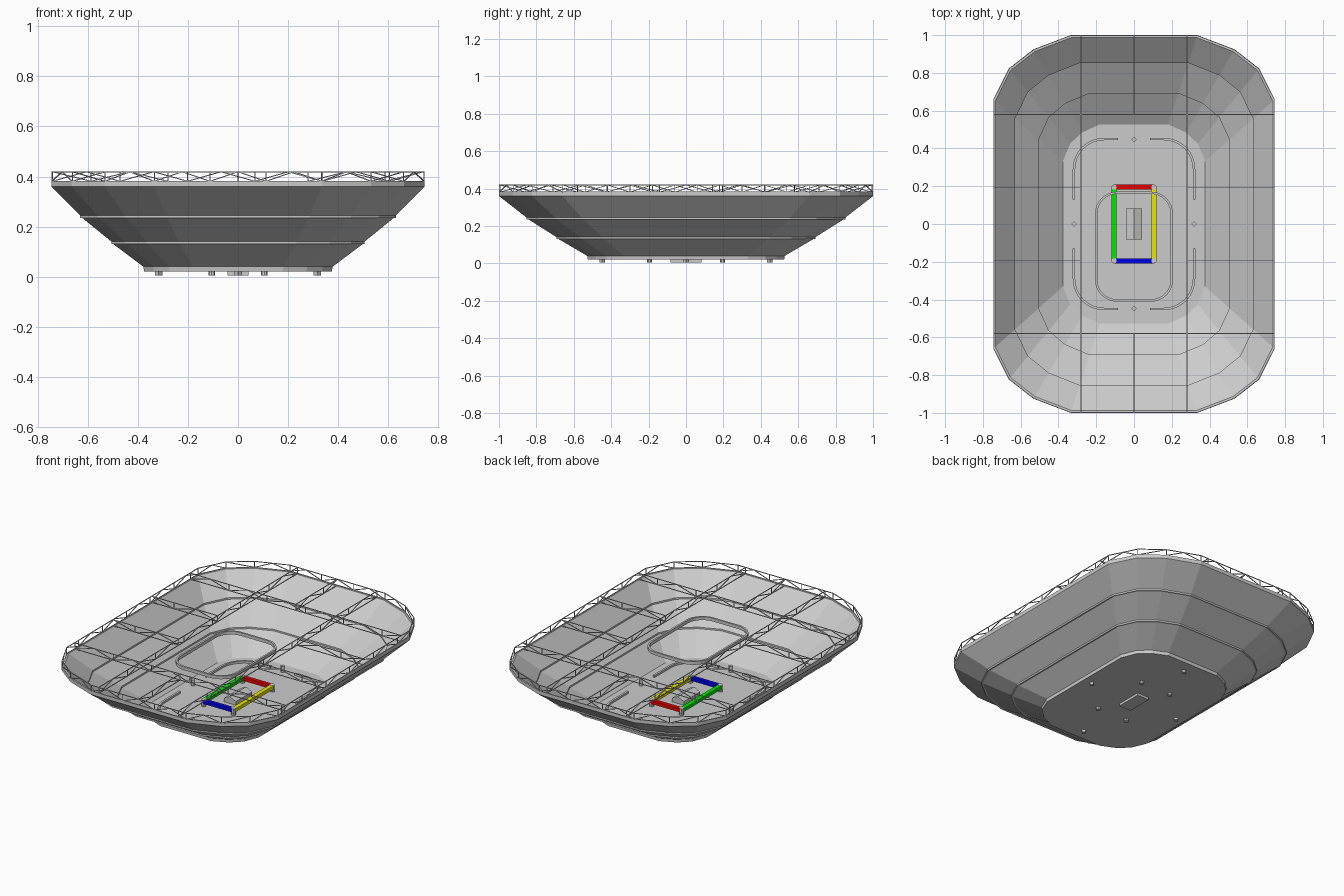
import bpy, bmesh, math
from mathutils import Vector

if "Cube" in bpy.data.objects:
    bpy.data.objects.remove(bpy.data.objects["Cube"])


def material(name, rgb):
    m = bpy.data.materials.new(name)
    m.use_nodes = True
    m.diffuse_color = (*rgb, 1)
    m.node_tree.nodes["Principled BSDF"].inputs["Base Color"].default_value = (*rgb, 1)
    return m


GREY = material("concrete_grey", (0.6, 0.6, 0.6))
RED = material("red", (0.8, 0, 0))
GREEN = material("green", (0, 0.8, 0))
BLUE = material("blue", (0, 0, 0.8))
YELLOW = material("yellow", (0.8, 0.8, 0))


def finish(name, bm, mat):
    bmesh.ops.recalc_face_normals(bm, faces=bm.faces)
    me = bpy.data.meshes.new(name)
    bm.to_mesh(me)
    bm.free()
    me.materials.append(mat)
    ob = bpy.data.objects.new(name, me)
    bpy.context.collection.objects.link(ob)
    return ob


def beam(bm, p, q, w, h=None):
    """Box section of width w and height h from p to q."""
    p, q = Vector(p), Vector(q)
    d = (q - p).normalized()
    side = d.cross(Vector((0, 0, 1)))
    side = side.normalized() if side.length > 0.01 else Vector((1, 0, 0))
    up = side.cross(d) * (h or w) / 2
    side = side * w / 2
    ends = [[bm.verts.new(c + side * i + up * j)
             for i, j in ((-1, -1), (1, -1), (1, 1), (-1, 1))] for c in (p, q)]
    for e in ends:
        bm.faces.new(e)
    for i in range(4):
        k = (i + 1) % 4
        bm.faces.new((ends[0][i], ends[0][k], ends[1][k], ends[1][i]))


def outline(a, b):
    """Rectangle of half sizes a, b with three-facet corners."""
    t = (a - 0.375) / 0.37
    cx, cy = 0.195 + 0.215 * t, 0.195 + 0.145 * t
    quarter = [(a - cx * u, b - cy * v)
               for u, v in ((0, 1), (0.2, 0.52), (0.52, 0.22), (1, 0))]
    pts = []
    for sx, sy in ((1, 1), (-1, 1), (-1, -1), (1, -1)):
        q = quarter if sx * sy > 0 else quarter[::-1]
        pts += [(x * sx, y * sy) for x, y in q]
    return pts


# Bowl: one closed loft, up the outside and down the tiers inside
bm = bmesh.new()
profile = [(0.375, 0.02), (0.377, 0.04), (0.497, 0.13), (0.505, 0.13), (0.505, 0.14),
           (0.622, 0.235), (0.63, 0.235), (0.63, 0.245), (0.745, 0.36), (0.745, 0.38),
           (0.735, 0.38), (0.63, 0.265), (0.63, 0.255), (0.505, 0.155), (0.505, 0.145),
           (0.377, 0.042)]
rings = []
for a, z in profile:
    b = 0.525 + (a - 0.375) * 0.475 / 0.37
    rings.append([bm.verts.new((x, y, z)) for x, y in outline(a, b)])
for r, s in zip(rings, rings[1:]):
    for i in range(len(r)):
        k = (i + 1) % len(r)
        bm.faces.new((r[i], r[k], s[k], s[i]))
bm.faces.new(rings[0])
bm.faces.new(rings[-1])
finish("stadium_bowl", bm, GREY)

# Roof trusses
LOW, TOP, ROD = 0.381, 0.419, 0.004


def truss(bm, p, q, panel=0.14):
    p, q = Vector(p), Vector(q)
    n = max(1, round((q - p).length / panel))

    def at(i, z):
        return (*p.lerp(q, i / n), z)
    for z in (LOW, TOP):
        beam(bm, at(0, z), at(n, z), ROD)
    for i in range(n):
        z0, z1 = (LOW, TOP) if i % 2 == 0 else (TOP, LOW)
        beam(bm, at(i, z0), at(i + 1, z1), ROD)
    for i in range(0, n + 1, 2):
        beam(bm, at(i, LOW), at(i, TOP), ROD)


bm = bmesh.new()
rim = outline(0.743, 0.998)
for p, q in zip(rim, rim[1:] + rim[:1]):
    truss(bm, p, q, 0.12)
finish("rim_truss", bm, GREY)

bm = bmesh.new()
for s in (-1, 1):
    truss(bm, (0.28 * s, -0.995), (0.28 * s, 0.995))
    truss(bm, (-0.74, 0.58 * s), (0.74, 0.58 * s))
    truss(bm, (0, 0.58 * s), (0, 0.995 * s))
    for y in (-0.195, 0.195):
        truss(bm, (0.28 * s, y), (0.74 * s, y))
finish("roof_trusses", bm, GREY)


def arc(cx, cy, r, start, n=8):
    return [(cx + r * math.cos(start + math.pi / 2 * i / n),
             cy + r * math.sin(start + math.pi / 2 * i / n)) for i in range(n + 1)]


def wall(name, pts, width, z0, z1, closed=False):
    """Low wall of constant width along a flat path."""
    bm = bmesh.new()
    n = len(pts)
    sections = []
    for i in range(n):
        a = Vector(pts[i - 1] if closed or i else pts[0])
        b = Vector(pts[(i + 1) % n] if closed or i < n - 1 else pts[-1])
        t = (b - a).normalized() * width / 2
        x, y = pts[i]
        sections.append([bm.verts.new((x - t.y * s, y + t.x * s, z))
                         for s, z in ((-1, z0), (1, z0), (1, z1), (-1, z1))])
    for i in range(n if closed else n - 1):
        s, e = sections[i], sections[(i + 1) % n]
        for j in range(4):
            k = (j + 1) % 4
            bm.faces.new((s[j], s[k], e[k], e[j]))
    if not closed:
        bm.faces.new(sections[0])
        bm.faces.new(sections[-1])
    finish(name, bm, GREY)


# Hanging ring under the roof opening
R, W, Y0, Y1 = 0.11, 0.2, -0.405, 0.165
ring = []
for i, (cx, cy) in enumerate(((W - R, Y1 - R), (R - W, Y1 - R), (R - W, Y0 + R), (W - R, Y0 + R))):
    ring += arc(cx, cy, R, i * math.pi / 2)
wall("hanging_ring", ring, 0.012, 0.355, 0.375, True)

# Corner rails on the floor
for name, sx, sy in (("back_left", 1, 1), ("back_right", -1, 1),
                     ("front_left", 1, -1), ("front_right", -1, -1)):
    path = [(0.318, 0.13)] + arc(0.158, 0.29, 0.16, 0) + [(0.085, 0.45)]
    wall(name + "_rail", [(x * sx, y * sy) for x, y in path], 0.013, 0.04, 0.055)


def post(name, x, y, r, sides, top):
    bm = bmesh.new()
    bmesh.ops.create_cone(bm, cap_ends=True, segments=sides, radius1=r, radius2=r, depth=top - 0.005)
    bmesh.ops.translate(bm, verts=bm.verts, vec=(x, y, (top + 0.005) / 2))
    finish(name, bm, GREY)


# Posts through the floor
for name, x, y in (("left", 0.317, 0), ("right", -0.317, 0), ("back", 0, 0.448), ("front", 0, -0.448)):
    post(name + "_marker_post", x, y, 0.015, 4, 0.08)
for sx in (-1, 1):
    for sy in (-1, 1):
        post("frame_post", 0.105 * sx, 0.195 * sy, 0.014, 10, 0.085)

# Coloured frame around the centre
for name, p, q, mat in (("back_bar", (-0.105, 0.195), (0.105, 0.195), RED),
                        ("front_bar", (-0.105, -0.195), (0.105, -0.195), BLUE),
                        ("right_bar", (-0.105, -0.195), (-0.105, 0.195), GREEN),
                        ("left_bar", (0.105, -0.195), (0.105, 0.195), YELLOW)):
    bm = bmesh.new()
    beam(bm, (*p, 0.072), (*q, 0.072), 0.026, 0.022)
    finish(name, bm, mat)

# Central block with a low gabled top
bm = bmesh.new()
ends = [[bm.verts.new((x, y, z)) for x, z in
         ((-0.042, 0.005), (0.042, 0.005), (0.042, 0.065), (0, 0.085), (-0.042, 0.065))]
        for y in (-0.082, 0.082)]
for e in ends:
    bm.faces.new(e)
for i in range(5):
    k = (i + 1) % 5
    bm.faces.new((ends[0][i], ends[0][k], ends[1][k], ends[1][i]))
finish("centre_block", bm, GREY)
